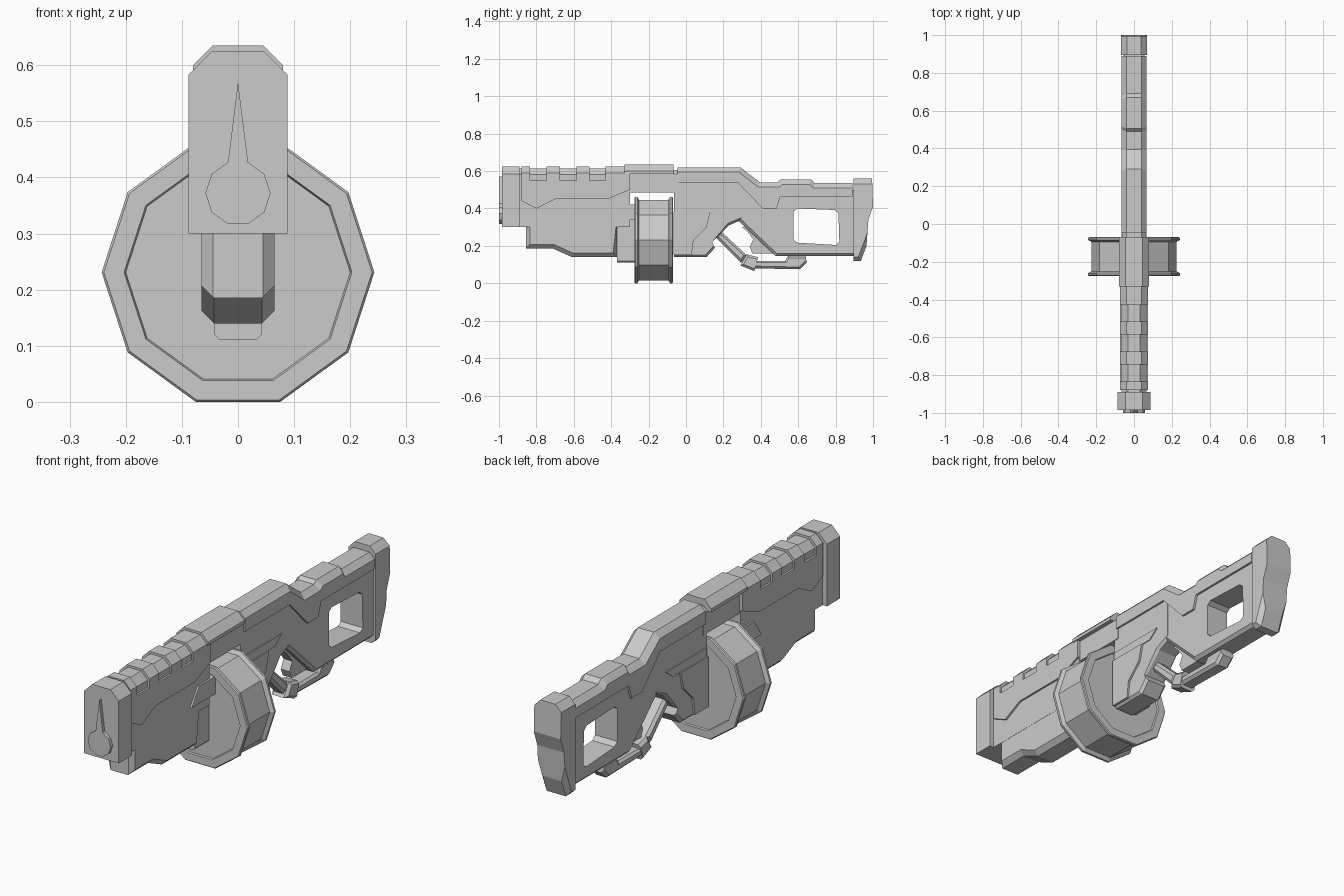
import bpy, bmesh, math

if "Cube" in bpy.data.objects:
    bpy.data.objects.remove(bpy.data.objects["Cube"])

steel = bpy.data.materials.new("plain_grey")
steel.use_nodes = True
GREY = (0.6, 0.6, 0.6, 1)
steel.diffuse_color = GREY
steel.node_tree.nodes["Principled BSDF"].inputs["Base Color"].default_value = GREY


def finish(name, bm):
    bmesh.ops.recalc_face_normals(bm, faces=bm.faces)
    mesh = bpy.data.meshes.new(name)
    bm.to_mesh(mesh)
    bm.free()
    mesh.materials.append(steel)
    obj = bpy.data.objects.new(name, mesh)
    bpy.context.collection.objects.link(obj)
    return obj


def slab(name, outline, half, top=0.0, bottom=0.0, ends=0.0):
    """Side outline (y, z) extruded to +-half in x, long edges chamfered by direction."""
    bm = bmesh.new()
    rings = [[bm.verts.new((s * half, y, z)) for y, z in outline] for s in (-1, 1)]
    bm.faces.new(rings[0])
    bm.faces.new(rings[1][::-1])
    n = len(outline)
    for i in range(n):
        j = (i + 1) % n
        bm.faces.new((rings[0][i], rings[1][i], rings[1][j], rings[0][j]))
    bmesh.ops.recalc_face_normals(bm, faces=bm.faces)

    def normal_z(edge):
        return min((f.normal for f in edge.link_faces), key=lambda v: abs(v.x)).z

    def side_edges(test):
        bm.normal_update()
        return [e for e in bm.edges
                if abs(abs(e.verts[0].co.x) - half) < 1e-5
                and abs(e.verts[0].co.x - e.verts[1].co.x) < 1e-5
                and any(abs(f.normal.x) > 0.99 for f in e.link_faces)
                and test(normal_z(e))]

    for size, test in ((top, lambda z: z > 0.35), (bottom, lambda z: z < -0.35),
                       (ends, lambda z: abs(z) <= 0.35)):
        if size:
            bmesh.ops.bevel(bm, geom=side_edges(test), offset=size, segments=1,
                            profile=0.5, affect='EDGES', clamp_overlap=True)
    return finish(name, bm)


def box(y0, y1, z0, z1):
    return [(y0, z0), (y1, z0), (y1, z1), (y0, z1)]


def decagon(radius, cz):
    return [(radius * math.cos(k * math.pi / 5), cz + radius * math.sin(k * math.pi / 5))
            for k in range(10)]


# Muzzle cap with a raised keyhole plate
slab("muzzle_cap", box(-0.985, -0.89, 0.3, 0.625), 0.088, top=0.042)
keyhole = decagon(0.058, 0.372)
keyhole.insert(3, (0, 0.57))
bm = bmesh.new()
plate = bm.faces.new([bm.verts.new((x, -0.985, z)) for x, z in keyhole])
grown = bmesh.ops.extrude_face_region(bm, geom=[plate])["geom"]
for v in grown:
    if isinstance(v, bmesh.types.BMVert):
        v.co.y = -1.0
finish("muzzle_plate", bm)

# Fore-end: core, lower body, cover shell and ribs
slab("foreend_core", box(-0.9, -0.3, 0.3, 0.615), 0.066, top=0.033)
slab("foreend_lower", [(-0.855, 0.4), (-0.855, 0.185), (-0.71, 0.185), (-0.61, 0.14),
                       (-0.37, 0.14), (-0.37, 0.34), (-0.3, 0.34), (-0.3, 0.4)],
     0.065, bottom=0.022, ends=0.02)
slab("foreend_shell", [(-0.88, 0.55), (-0.88, 0.44), (-0.8, 0.4), (-0.7, 0.45),
                       (-0.42, 0.45), (-0.3, 0.5), (-0.3, 0.55)], 0.075)
for i, (y0, y1) in enumerate([(-0.88, -0.835), (-0.745, -0.675), (-0.585, -0.515), (-0.43, -0.3)]):
    slab("foreend_rib_%d" % (i + 1), box(y0, y1, 0.55, 0.625), 0.075, top=0.035)

# Bridge over the drum, with its mounting blocks
slab("bridge_core", box(-0.31, -0.04, 0.485, 0.605), 0.06, top=0.02)
slab("bridge_cover", box(-0.33, -0.068, 0.585, 0.635), 0.08, top=0.035)
slab("drum_front_arm", [(-0.44, 0.34), (-0.385, 0.42), (-0.26, 0.42), (-0.26, 0.34)], 0.074)
slab("drum_front_block", box(-0.37, -0.26, 0.11, 0.36), 0.042, bottom=0.01)

# Ten-sided drum with rims and sunken end faces
bm = bmesh.new()
mid = -0.1725
half_profile = [(0.2, 0.095), (0.203, 0.1025), (0.239, 0.1025), (0.243, 0.098),
                (0.243, 0.088), (0.226, 0.078)]
profile = [(r, mid - d) for r, d in half_profile] + [(r, mid + d) for r, d in half_profile[::-1]]
loops = [[bm.verts.new((x, y, z)) for x, z in decagon(r, 0.231)] for r, y in profile]
for a, b in zip(loops, loops[1:]):
    for k in range(10):
        m = (k + 1) % 10
        bm.faces.new((a[k], a[m], b[m], b[k]))
bm.faces.new(loops[0])
bm.faces.new(loops[-1])
finish("drum", bm)

# Receiver with side plates
slab("receiver", [(-0.065, 0.14), (0.11, 0.14), (0.155, 0.19), (0.14, 0.22), (0.23, 0.31),
                  (0.3, 0.34), (0.3, 0.56), (-0.065, 0.56)], 0.057, bottom=0.012)
slab("receiver_plate", [(-0.068, 0.15), (0.03, 0.15), (0.04, 0.23), (0.11, 0.3),
                        (0.13, 0.38), (-0.068, 0.38)], 0.066)
slab("receiver_band", [(-0.065, 0.38), (0.18, 0.38), (0.23, 0.42), (-0.065, 0.42)], 0.061)

# Upper spine running from the receiver to the butt
slab("spine", [(-0.045, 0.535), (0.28, 0.535), (0.41, 0.4), (0.485, 0.4), (0.505, 0.465),
               (0.89, 0.465), (0.89, 0.535), (0.69, 0.535), (0.67, 0.555), (0.505, 0.555),
               (0.49, 0.54), (0.395, 0.54), (0.29, 0.62), (-0.045, 0.62)], 0.066, top=0.028)

# Stock with a chamfered opening
stock = slab("stock", [(0.275, 0.54), (0.275, 0.34), (0.48, 0.145), (0.9, 0.145),
                       (0.9, 0.5), (0.4, 0.5)], 0.056, bottom=0.014)
cutter = slab("stock_cutter", [(0.575, 0.235), (0.595, 0.217), (0.8, 0.205), (0.82, 0.22),
                               (0.815, 0.375), (0.795, 0.392), (0.595, 0.4), (0.575, 0.385)], 0.2)
cutter.hide_render = True
cut = stock.modifiers.new("opening", 'BOOLEAN')
cut.object = cutter
cut.operation = 'DIFFERENCE'
cut.solver = 'EXACT'
bpy.context.view_layer.objects.active = stock
stock.select_set(True)
bpy.ops.object.modifier_apply(modifier="opening")
bpy.data.objects.remove(cutter)

# Butt pad
slab("butt_pad", [(0.895, 0.12), (0.935, 0.12), (0.965, 0.2), (0.975, 0.34), (1.0, 0.41),
                  (0.995, 0.56), (0.895, 0.56)], 0.068, top=0.03, bottom=0.02)

# Trigger, guard arm and lower grip
slab("trigger", [(0.3, 0.3), (0.325, 0.28), (0.36, 0.235), (0.34, 0.195), (0.355, 0.16),
                 (0.5, 0.16), (0.36, 0.32)], 0.022)
slab("guard_arm", [(0.155, 0.25), (0.19, 0.275), (0.325, 0.15), (0.295, 0.11)], 0.032,
     top=0.012, bottom=0.012)
slab("guard_joint", [(0.29, 0.095), (0.325, 0.155), (0.385, 0.14), (0.365, 0.065)], 0.04,
     top=0.012, bottom=0.012)
slab("guard_grip", [(0.36, 0.12), (0.53, 0.12), (0.545, 0.145), (0.64, 0.145), (0.645, 0.11),
                    (0.61, 0.075), (0.36, 0.08)], 0.036, top=0.01, bottom=0.012)
